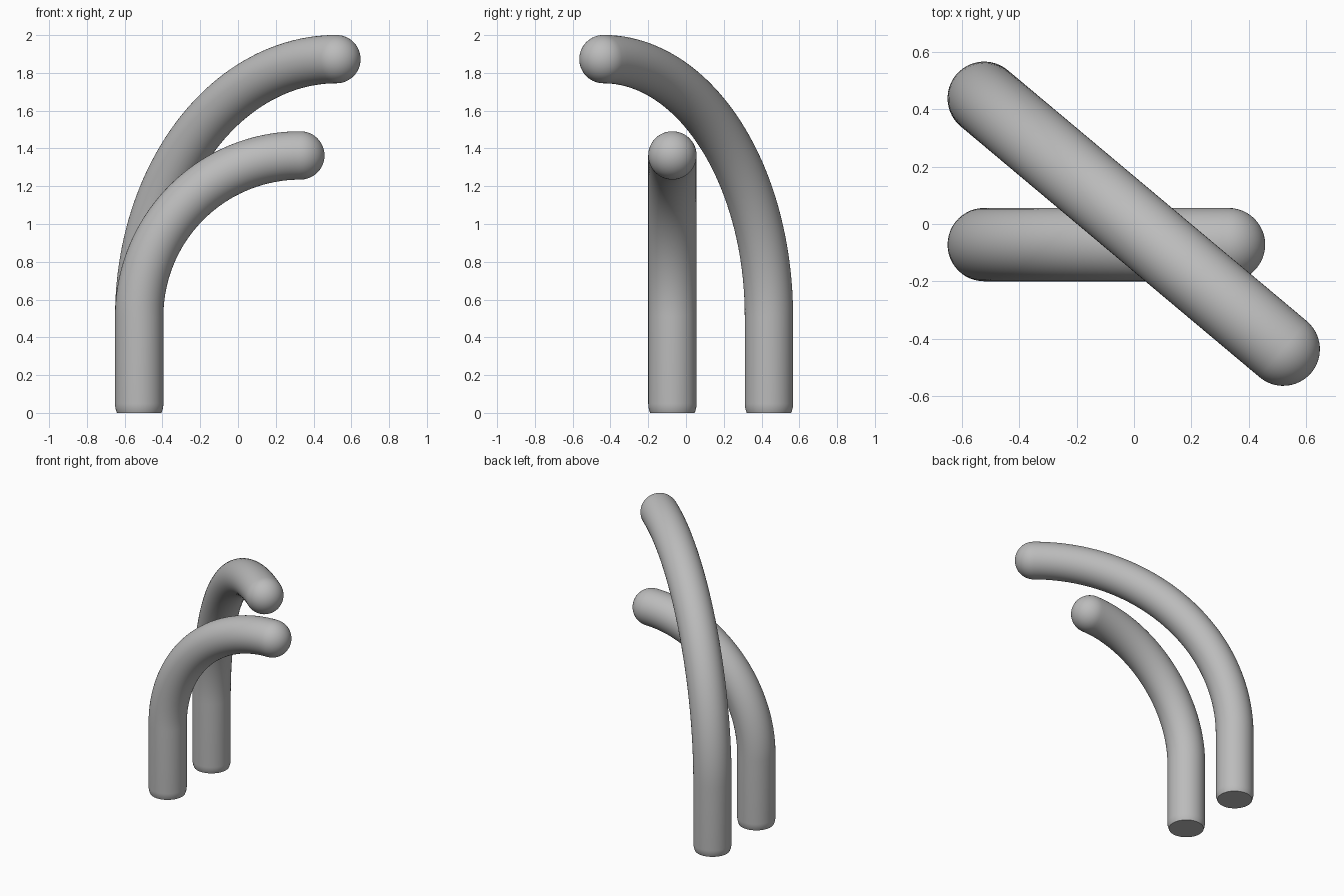
import bpy, bmesh, math
from mathutils import Vector

cube = bpy.data.objects.get("Cube")
if cube:
    bpy.data.objects.remove(cube, do_unlink=True)

RADIUS = 0.128      # tube radius
BEND_Z = 0.51       # height where the bend starts
FOOT_Z = 0.05       # height where the foot starts to taper
SIDES = 48
UP = Vector((0, 0, 1))

grey = bpy.data.materials.new("plain grey")
grey.use_nodes = True
colour = (0.5, 0.5, 0.5, 1)
grey.diffuse_color = colour
grey.node_tree.nodes["Principled BSDF"].inputs["Base Color"].default_value = colour


def bent_tube(name, base, tip):
    """Upright tube with a quarter-circle bend from base to tip and a domed end."""
    start, end = Vector((*base, 0)), Vector((*tip, 0))
    reach = (end - start).length
    ahead = (end - start).normalized()
    side = UP.cross(ahead)

    # Each station is a centre, a direction of travel and a ring radius
    stations = []
    for i in range(6):      # rounded foot, cut flat at the ground
        z = FOOT_Z * i / 5
        r = math.sqrt(RADIUS ** 2 - (FOOT_Z - z) ** 2)
        stations.append((start + UP * z, UP, r))
    for i in range(49):     # quarter-circle bend
        a = math.pi / 2 * i / 48
        centre = start + ahead * reach * (1 - math.cos(a)) + UP * (BEND_Z + reach * math.sin(a))
        stations.append((centre, ahead * math.sin(a) + UP * math.cos(a), RADIUS))
    last = stations[-1][0]
    for i in range(1, 12):  # domed tip
        a = math.pi / 2 * i / 12
        stations.append((last + ahead * RADIUS * math.sin(a), ahead, RADIUS * math.cos(a)))

    # Skin the rings
    bm = bmesh.new()
    rings = []
    for centre, travel, r in stations:
        normal = side.cross(travel)
        turns = [math.tau * k / SIDES for k in range(SIDES)]
        rings.append([bm.verts.new(centre + (normal * math.cos(t) + side * math.sin(t)) * r)
                      for t in turns])
    for low, high in zip(rings, rings[1:]):
        for k in range(SIDES):
            n = (k + 1) % SIDES
            bm.faces.new((low[k], low[n], high[n], high[k]))
    bm.faces.new(rings[0])
    pole = bm.verts.new(last + ahead * RADIUS)
    for k in range(SIDES):
        bm.faces.new((rings[-1][k], rings[-1][(k + 1) % SIDES], pole))
    bmesh.ops.recalc_face_normals(bm, faces=bm.faces)

    mesh = bpy.data.meshes.new(name)
    bm.to_mesh(mesh)
    bm.free()
    mesh.materials.append(grey)
    tube = bpy.data.objects.new(name, mesh)
    bpy.context.collection.objects.link(tube)
    bpy.ops.object.select_all(action="DESELECT")
    tube.select_set(True)
    bpy.context.view_layer.objects.active = tube
    bpy.ops.object.shade_smooth_by_angle(angle=math.radians(40))


bent_tube("short_bent_tube", (-0.523, -0.072), (0.33, -0.072))
bent_tube("tall_bent_tube", (-0.523, 0.439), (0.521, -0.437))
